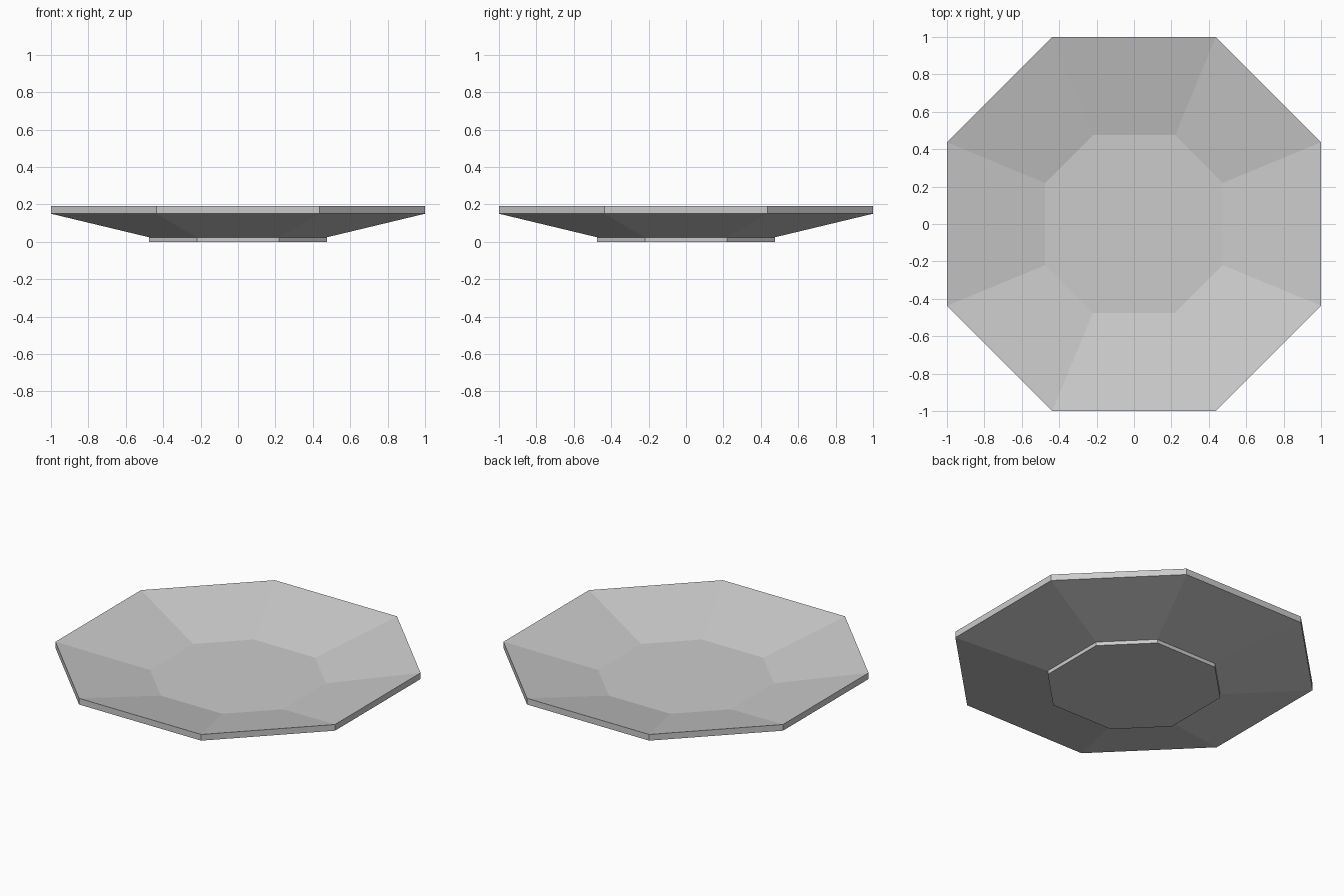
import bpy
import bmesh

cube = bpy.data.objects.get("Cube")
if cube:
    bpy.data.objects.remove(cube, do_unlink=True)

grey = bpy.data.materials.new("plain grey")
grey.use_nodes = True
colour = (0.6, 0.6, 0.6, 1)
grey.diffuse_color = colour
grey.node_tree.nodes["Principled BSDF"].inputs["Base Color"].default_value = colour

# Octagon sizes: half width and half length of the straight side
RIM = (1.0, 0.437)
FOOT = (0.475, 0.22)


def octagon(bm, size, z):
    """Ring of eight vertices, counterclockwise from above."""
    w, s = size
    quarter = [(w, -s), (w, s)]
    ring = []
    for _ in range(4):
        ring += [bm.verts.new((x, y, z)) for x, y in quarter]
        quarter = [(-y, x) for x, y in quarter]
    return ring


# Profile from the foot, out to the rim and back in to the floor
profile = [(FOOT, 0), (FOOT, 0.024), (RIM, 0.15), (RIM, 0.19), (FOOT, 0.065)]

bm = bmesh.new()
rings = [octagon(bm, size, z) for size, z in profile]
for low, high in zip(rings, rings[1:]):
    for i in range(8):
        j = (i + 1) % 8
        bm.faces.new((low[i], low[j], high[j], high[i]))
bm.faces.new(rings[0][::-1])   # underside
bm.faces.new(rings[-1])        # plate floor

mesh = bpy.data.meshes.new("plate")
bm.to_mesh(mesh)
bm.free()
mesh.materials.append(grey)
plate = bpy.data.objects.new("plate", mesh)
bpy.context.collection.objects.link(plate)
